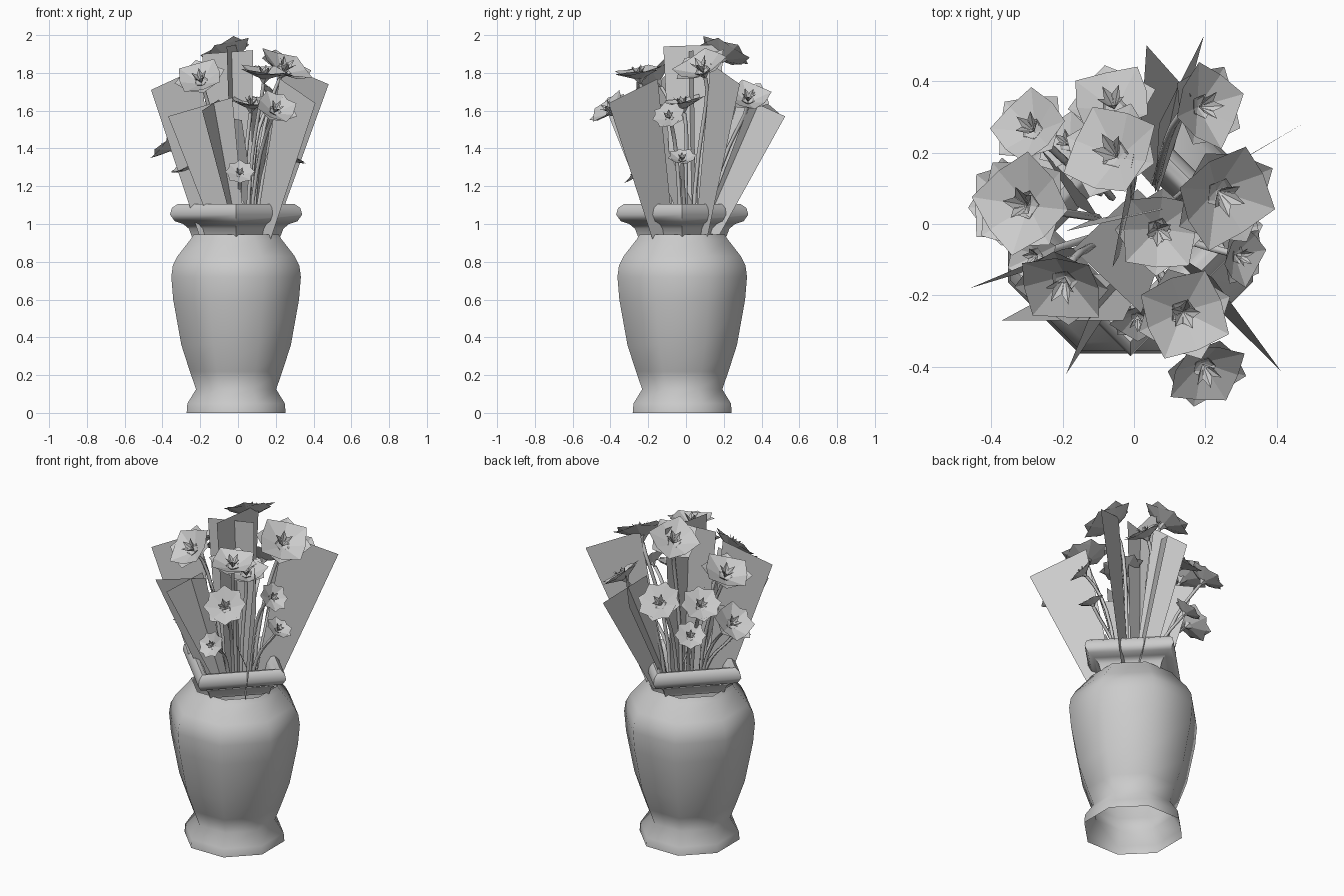
import bpy, math
from mathutils import Vector

if "Cube" in bpy.data.objects:
    bpy.data.objects.remove(bpy.data.objects["Cube"])

CX, CY = -0.01, -0.02


def make(name, verts, faces, smooth=None):
    me = bpy.data.meshes.new(name)
    me.from_pydata([tuple(v) for v in verts], [], faces)
    me.update()
    ob = bpy.data.objects.new(name, me)
    bpy.context.collection.objects.link(ob)
    if smooth:
        bpy.ops.object.select_all(action='DESELECT')
        ob.select_set(True)
        bpy.context.view_layer.objects.active = ob
        bpy.ops.object.shade_smooth_by_angle(angle=math.radians(smooth))
    return ob


def lathe(name, profile, sides, offset, smooth):
    verts, faces = [], []
    for r, z in profile:
        for i in range(sides):
            a = offset + 2 * math.pi * i / sides
            verts.append((CX + r * math.cos(a), CY + r * math.sin(a), z))
    for j in range(len(profile) - 1):
        for i in range(sides):
            k = (i + 1) % sides
            faces.append((j * sides + i, j * sides + k, (j + 1) * sides + k, (j + 1) * sides + i))
    make(name, verts, faces, smooth)


# Octagonal vase body, open underneath (half widths across flats)
body = [(.262, 0), (.258, .05), (.212, .125), (.245, .22), (.29, .36), (.333, .6), (.343, .72),
        (.335, .78), (.31, .83), (.24, .92), (.225, .945)]
flat = 1 / math.cos(math.pi / 8)
lathe("vase_body", [(r * flat, z) for r, z in body], 8, math.pi / 8, 70)

# Four-sided neck and rolled rim
rim = [(.235, .935), (.25, .975), (.28, 1.0), (.325, 1.015), (.35, 1.05), (.34, 1.085), (.31, 1.105),
       (.28, 1.1), (.25, 1.06), (.225, .98), (.21, .93)]
lathe("vase_rim", rim, 4, 0, 50)


# Leaves: flat tapering blades, given by foot centre, foot width and two top corners
def leaf(i, foot, width, a, b):
    foot, a, b = Vector(foot), Vector(a), Vector(b)
    d = (b - a).normalized() * width / 2
    make(f"leaf_{i}", [foot - d, foot + d, b, a], [(0, 1, 2, 3)])


leaves = [
    ((.13, .08, .93), .12, (.22, .13, 1.85), (.48, .285, 1.74)),
    ((-.15, -.08, .95), .12, (-.46, -.18, 1.71), (-.2, -.07, 1.83)),
    ((.13, -.12, .93), .14, (.22, -.15, 1.77), (.41, -.41, 1.64)),
    ((-.05, -.14, .99), .17, (-.37, -.27, 1.57), (-.03, -.27, 1.67)),
    ((.0, -.12, .95), .08, (-.19, -.42, 1.60), (-.1, -.2, 1.66)),
    ((-.01, .03, .95), .20, (-.06, -.12, 1.94), (.0, .2, 1.95)),
    ((-.03, .03, .95), .20, (-.19, -.02, 1.90), (.08, .04, 1.92)),
    ((.08, .13, .95), .10, (.07, .28, 1.68), (.195, .525, 1.57)),
    ((.04, .12, .95), .10, (.035, .5, 1.58), (.16, .36, 1.70)),
    ((-.12, .05, .95), .08, (-.26, .21, 1.55), (-.16, .05, 1.60)),
    ((.06, .05, .95), .14, (-.17, -.07, 1.58), (.02, -.25, 1.55)),
]
for i, l in enumerate(leaves):
    leaf(i, *l)


# Flowers: two overlapping four-cornered cups around a pointed inner star
def flower(i, pos, r, lean, n_inner=5):
    c = Vector(pos)
    n = Vector((lean[0], lean[1], 1)).normalized()
    q = Vector((0, 0, 1)).rotation_difference(n)
    verts, faces = [], []

    def add(vs, fs):
        o = len(verts)
        verts.extend(c + q @ Vector(v) for v in vs)
        faces.extend(tuple(o + k for k in f) for f in fs)

    for layer in range(2):
        vs = [(0, 0, -.3 * r)]
        for k in range(8):
            a = math.pi * k / 4 + layer * math.pi / 4 + i
            rr, h = (1.05 * r, .18 * r) if k % 2 == 0 else (.84 * r, .1 * r)
            vs.append((rr * math.cos(a), rr * math.sin(a), h - layer * .06 * r))
        add(vs, [(0, k + 1, (k + 1) % 8 + 1) for k in range(8)])
    for k in range(n_inner):
        a = 2 * math.pi * k / n_inner + i
        add([(0, 0, -.25 * r),
             (.2 * r * math.cos(a - .6), .2 * r * math.sin(a - .6), .1 * r),
             (.33 * r * math.cos(a), .33 * r * math.sin(a), .3 * r),
             (.2 * r * math.cos(a + .6), .2 * r * math.sin(a + .6), .1 * r)],
            [(0, 1, 2), (0, 2, 3)])
    # Calyx under the cup
    vs = [(0, 0, -.5 * r)] + [(.3 * r * math.cos(a), .3 * r * math.sin(a), -.12 * r)
                              for a in [math.pi * 2 * k / 5 for k in range(5)]]
    add(vs, [(0, (k + 1) % 5 + 1, k + 1) for k in range(5)])
    make(f"flower_{i}", verts, faces)
    stem(i, c - n * .45 * r, n)


# Stems: thin five-sided tubes bending toward the bloom
def stem(i, top, n):
    foot = Vector((top.x * .35, top.y * .35, .95))
    p1 = foot + Vector((top.x * .1, top.y * .1, (top.z - .92) * .6))
    p2 = top - n * .12
    verts, faces = [], []
    steps = 6
    for j in range(steps + 1):
        t = j / steps
        p = foot * (1 - t) ** 3 + p1 * 3 * t * (1 - t) ** 2 + p2 * 3 * t * t * (1 - t) + top * t ** 3
        for k in range(5):
            a = 2 * math.pi * k / 5
            verts.append(p + Vector((.011 * math.cos(a), .011 * math.sin(a), 0)))
    for j in range(steps):
        for k in range(5):
            m = (k + 1) % 5
            faces.append((j * 5 + k, j * 5 + m, j * 5 + 5 + m, j * 5 + 5 + k))
    make(f"stem_{i}", verts, faces, 80)


# Bloom centre, radius and sideways lean
flowers = [
    ((-.29, .27, 1.59), .11, (-.5, .5)), ((-.06, .34, 1.57), .12, (-.2, .8)),
    ((-.06, .20, 1.90), .14, (-.45, .45)), ((-.31, .055, 1.71), .14, (-.4, .1)),
    ((-.20, -.17, 1.77), .13, (-.3, -.9)), ((.20, .33, 1.67), .12, (.8, .1)),
    ((.25, .08, 1.83), .15, (.5, -.4)), ((.07, -.02, 1.64), .12, (.1, -.2)),
    ((.30, -.09, 1.57), .085, (1.2, -.3)), ((.14, -.25, 1.80), .13, (.1, -.15)),
    ((.20, -.41, 1.61), .115, (.4, -.9)), ((.01, -.27, 1.27), .075, (0, -1.3)),
    ((.29, -.02, 1.35), .075, (.6, 0)), ((-.28, -.09, 1.30), .08, (-.5, -.2)),
    ((-.19, .23, 1.36), .085, (-.5, .6)), ((-.36, .06, 1.42), .12, (-.9, .2)),
]
for i, f in enumerate(flowers):
    flower(i, *f)
